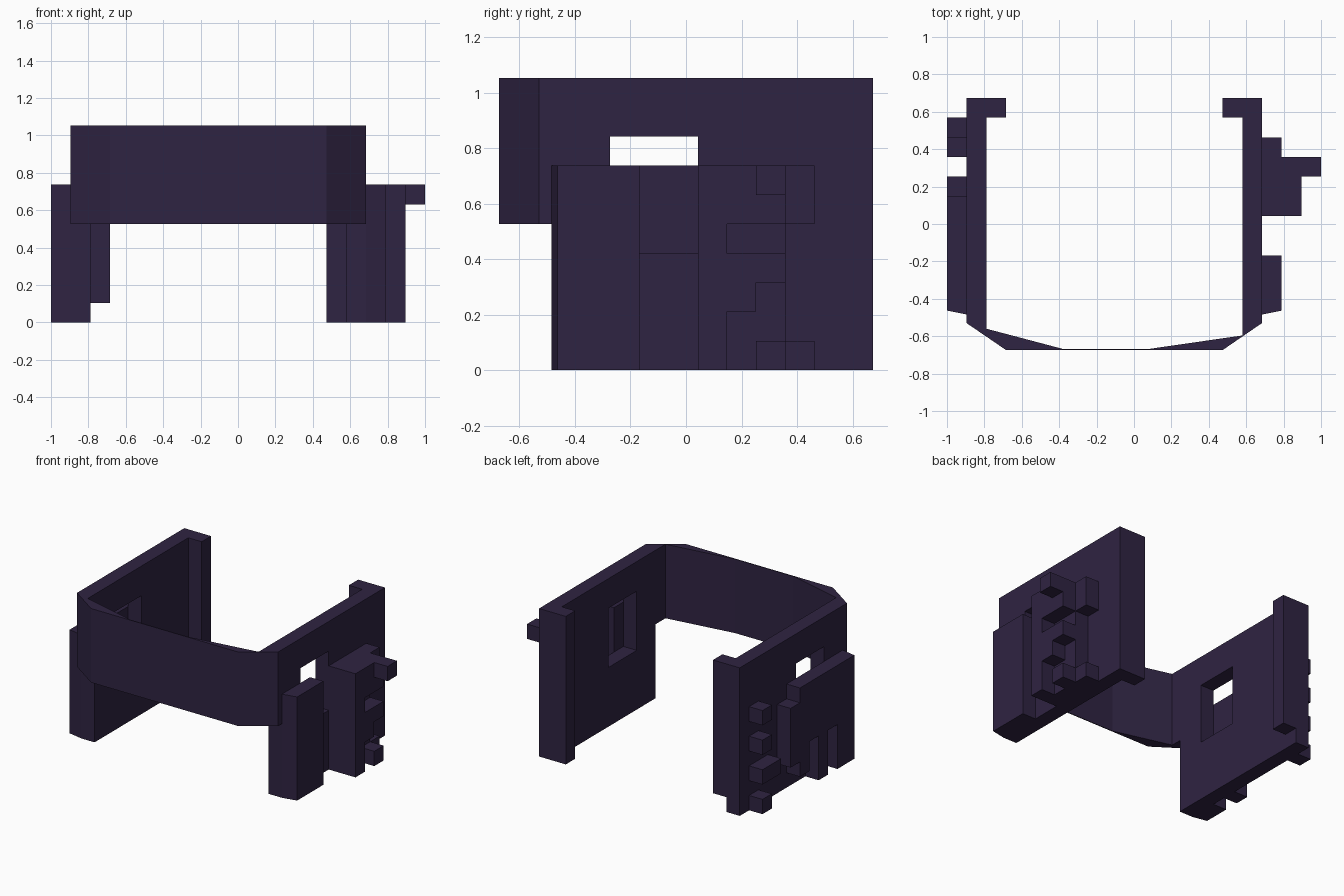
import bpy, bmesh

if "Cube" in bpy.data.objects:
    bpy.data.objects.remove(bpy.data.objects["Cube"])

U = 2 / 19            # grid cell size
BACK = 0.674          # y of the rear edge

mat = bpy.data.materials.new("dark_purple")
mat.diffuse_color = (0.028, 0.017, 0.054, 1)
mat.use_nodes = True
mat.node_tree.nodes["Principled BSDF"].inputs["Base Color"].default_value = mat.diffuse_color


def prism(name, lower, upper):
    """Closed solid between two matching loops of points."""
    bm = bmesh.new()
    a = [bm.verts.new(p) for p in lower]
    b = [bm.verts.new(p) for p in upper]
    n = len(a)
    bm.faces.new(a[::-1])
    bm.faces.new(b)
    for i in range(n):
        j = (i + 1) % n
        bm.faces.new((a[i], a[j], b[j], b[i]))
    bmesh.ops.recalc_face_normals(bm, faces=bm.faces)
    me = bpy.data.meshes.new(name)
    bm.to_mesh(me)
    bm.free()
    me.materials.append(mat)
    ob = bpy.data.objects.new(name, me)
    bpy.context.collection.objects.link(ob)
    return ob


def panel(name, x_in, x_out, outline, slant=0.0):
    """Side-view outline (cells from the back, cells up) extruded along x (in cells)."""
    def loop(x, push):
        return [(x * U - 1, BACK - k * U + (push if k >= 11 else 0), z * U)
                for k, z in outline]
    return prism(name, loop(x_in, 0), loop(x_out, slant))


def block(name, x0, x1, k0, k1, z0, z1):
    return panel(name, x0, x1, [(k0, z0), (k1, z0), (k1, z1), (k0, z1)])


# side walls with a window cut through each
cutter = block("window_cutter", -1, 20, 6, 9, 4, 8)
cutter.hide_render = True
cutter.hide_viewport = True
wall = [(0, 0), (11, 0), (11, 5), (11.44, 5), (11.44, 10), (0, 10)]
for name, x0, x1 in (("right_wall", 15, 16), ("left_wall", 1, 2)):
    ob = panel(name, x0, x1, wall)
    cut = ob.modifiers.new("window", "BOOLEAN")
    cut.object = cutter
    cut.operation = "DIFFERENCE"
    cut.solver = "EXACT"

# inward returns at the rear ends
block("right_return", 14, 15, 0, 1, 0, 10)
block("left_return", 2, 3, 0, 1, 1, 10)

# front band, thin in the middle and chamfered at the corners
band = [(0.684, -0.53), (0.474, -0.674), (-0.684, -0.674), (-0.895, -0.53),
        (-0.789, -0.53), (-0.789, -0.56), (-0.38, -0.668), (0.08, -0.668),
        (0.579, -0.596), (0.579, -0.53)]
prism("front_band", [(x, y, 5 * U) for x, y in band],
      [(x, y, 10 * U) for x, y in band])

# right side: front plate and stacked stepped plates
panel("right_front_plate", 16, 17, [(8, 0), (11, 0), (11, 7), (8, 7)], 0.021)
panel("right_inner_plate", 16, 17,
      [(6, 0), (2, 0), (2, 1), (3, 1), (3, 5), (2, 5), (2, 7), (6, 7)])
panel("right_outer_plate", 17, 18,
      [(6, 0), (5, 0), (5, 2), (4, 2), (4, 3), (3, 3), (3, 4), (5, 4),
       (5, 5), (3, 5), (3, 7), (6, 7)])
block("right_foot_stud", 17, 18, 3, 4, 0, 1)
block("right_peg", 18, 19, 3, 4, 6, 7)

# left side: toothed plate and loose studs
panel("left_plate", 1, 0,
      [(4, 2), (4, 6), (5, 6), (5, 7), (11, 7), (11, 0), (9, 0), (9, 3), (8, 3),
       (8, 0), (7, 0), (7, 3), (6, 3), (6, 1), (5, 1), (5, 2)], 0.021)
for i, (k1, z) in enumerate(((2, 0), (3, 2), (2, 4), (2, 6))):
    block(f"left_stud_{i + 1}", 0, 1, 1, k1, z, z + 1)
